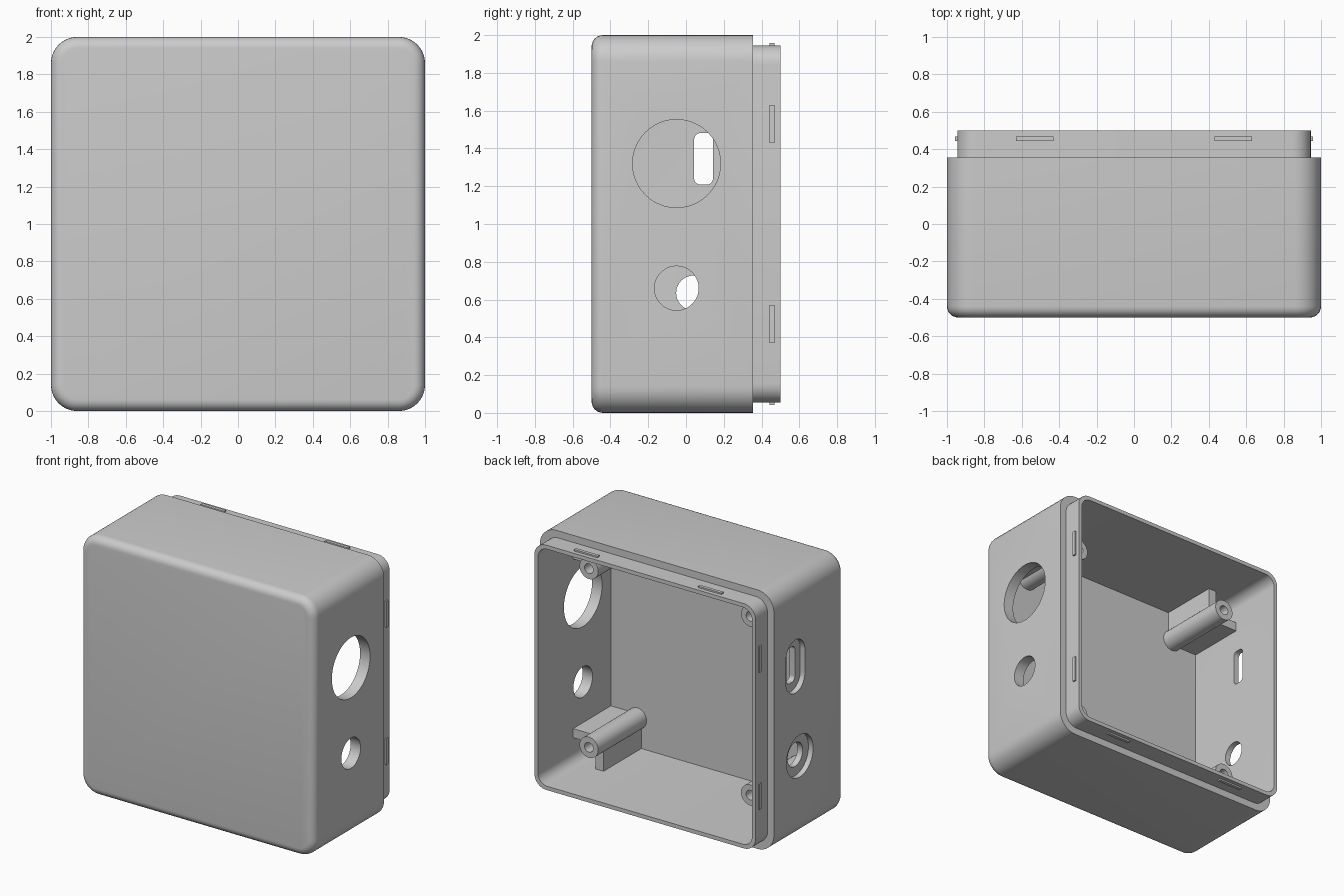
import bpy, bmesh, math

cube = bpy.data.objects.get("Cube")
if cube:
    bpy.data.objects.remove(cube, do_unlink=True)

grey = bpy.data.materials.new("grey plastic")
grey.use_nodes = True
GREY = (0.6, 0.6, 0.6, 1)
grey.diffuse_color = GREY
grey.node_tree.nodes["Principled BSDF"].inputs["Base Color"].default_value = GREY


def ring(hw, hh, r, depth, cu=0, cv=1, n=8):
    """Rounded rectangle at a depth; a circle when hw = hh = r."""
    pts = []
    for q, (su, sv) in enumerate([(1, 1), (-1, 1), (-1, -1), (1, -1)]):
        for i in range(n + 1):
            a = math.pi / 2 * (q + i / n)
            pts.append((cu + su * (hw - r) + r * math.cos(a), depth,
                        cv + sv * (hh - r) + r * math.sin(a)))
    return pts


def loft(name, rings, along_x=False):
    """Skin rings into a closed solid, running along y or along x."""
    bm = bmesh.new()
    rows = [[bm.verts.new((p[1], p[0], p[2]) if along_x else p) for p in r] for r in rings]
    count = len(rows[0])
    for a, b in zip(rows, rows[1:]):
        for i in range(count):
            j = (i + 1) % count
            bm.faces.new((a[i], a[j], b[j], b[i]))
    bm.faces.new(rows[0])
    bm.faces.new(rows[-1])
    bmesh.ops.remove_doubles(bm, verts=bm.verts, dist=1e-5)
    bmesh.ops.recalc_face_normals(bm, faces=bm.faces)
    return finish(name, bm)


def finish(name, bm):
    mesh = bpy.data.meshes.new(name)
    bm.to_mesh(mesh)
    bm.free()
    mesh.materials.append(grey)
    ob = bpy.data.objects.new(name, mesh)
    bpy.context.collection.objects.link(ob)
    return ob


def block(name, lo, hi):
    bm = bmesh.new()
    bmesh.ops.create_cube(bm, size=1)
    for v in bm.verts:
        v.co = [(a + b) / 2 + c * abs(b - a) for a, b, c in zip(lo, hi, v.co)]
    return finish(name, bm)


def activate(ob):
    bpy.ops.object.select_all(action='DESELECT')
    ob.select_set(True)
    bpy.context.view_layer.objects.active = ob


def smooth(ob):
    activate(ob)
    bpy.ops.object.shade_smooth_by_angle(angle=math.radians(32))


FRONT, STEP, RIM, FLOOR = -0.5, 0.355, 0.5, -0.39
CORNER, FILLET, INNER = 0.14, 0.06, 0.915

# Shell: filleted front, outer wall, stepped lip, then the cavity
shell_rings = []
for k in range(7):
    a = math.pi / 2 * k / 6
    inset = FILLET * (1 - math.sin(a))
    shell_rings.append(ring(1 - inset, 1 - inset, CORNER - inset,
                            FRONT + FILLET * (1 - math.cos(a))))
for half, r, y in [(1, CORNER, STEP), (0.945, 0.1, STEP), (0.945, 0.1, RIM),
                   (INNER, 0.08, RIM), (INNER, 0.08, FLOOR)]:
    shell_rings.append(ring(half, half, r, y))
shell = loft("box_shell", shell_rings)

# Openings in the side walls: half width, half height, radius, from x, to x, y, z
openings = [
    (0.233, 0.233, 0.233, 0.8, 1.2, -0.05, 1.32),
    (0.117, 0.117, 0.117, 0.8, 1.2, -0.05, 0.66),
    (0.05, 0.137, 0.035, -1.2, -0.8, 0.093, 1.345),
    (0.115, 0.205, 0.115, -1.2, -0.96, 0.093, 1.345),
    (0.092, 0.092, 0.092, -1.2, -0.8, 0.04, 0.635),
    (0.163, 0.163, 0.163, -1.2, -0.96, 0.04, 0.635),
]
for hw, hh, r, x0, x1, y, z in openings:
    cutter = loft("cutter", [ring(hw, hh, r, x, y, z, 12) for x in (x0, x1)], True)
    cutter.hide_render = True
    mod = shell.modifiers.new("opening", 'BOOLEAN')
    mod.operation, mod.solver, mod.object = 'DIFFERENCE', 'EXACT', cutter
    activate(shell)
    bpy.ops.object.modifier_apply(modifier=mod.name)
    bpy.data.objects.remove(cutter, do_unlink=True)
smooth(shell)

# Four screw posts, each braced to its two walls by ribs
POST, POST_R, BORE_R, POST_END, RIB_END = 0.69, 0.08, 0.037, 0.2, 0.07
for sx, side in ((1, "left"), (-1, "right")):
    for sz, level in ((1, "upper"), (-1, "lower")):
        tag = f"{level}_{side}"
        x, z = sx * POST, 1 + sz * POST
        profile = [(POST_R, FLOOR - 0.01), (POST_R, POST_END),
                   (BORE_R, POST_END), (BORE_R, -0.2)]
        smooth(loft(f"screw_post_{tag}", [ring(r, r, r, y, x, z) for r, y in profile]))
        wall = INNER + 0.01
        start = POST + 0.05
        block(f"side_rib_{tag}", (min(sx * start, sx * wall), FLOOR - 0.01, z - 0.035),
              (max(sx * start, sx * wall), RIB_END, z + 0.035))
        ends = sorted((1 + sz * start, 1 + sz * wall))
        block(f"end_rib_{tag}", (x - 0.035, FLOOR - 0.01, ends[0]),
              (x + 0.035, RIB_END, ends[1]))

# Snap ridges, two on each side of the lip
for s in (1, -1):
    for t, place in ((0.53, "first"), (-0.53, "second")):
        lo, hi = sorted((s * 0.935, s * 0.957))
        block(f"{'left' if s > 0 else 'right'}_snap_{place}",
              (lo, 0.443, 1 + t - 0.1), (hi, 0.468, 1 + t + 0.1))
        block(f"{'top' if s > 0 else 'bottom'}_snap_{place}",
              (t - 0.1, 0.443, 1 + lo), (t + 0.1, 0.468, 1 + hi))
